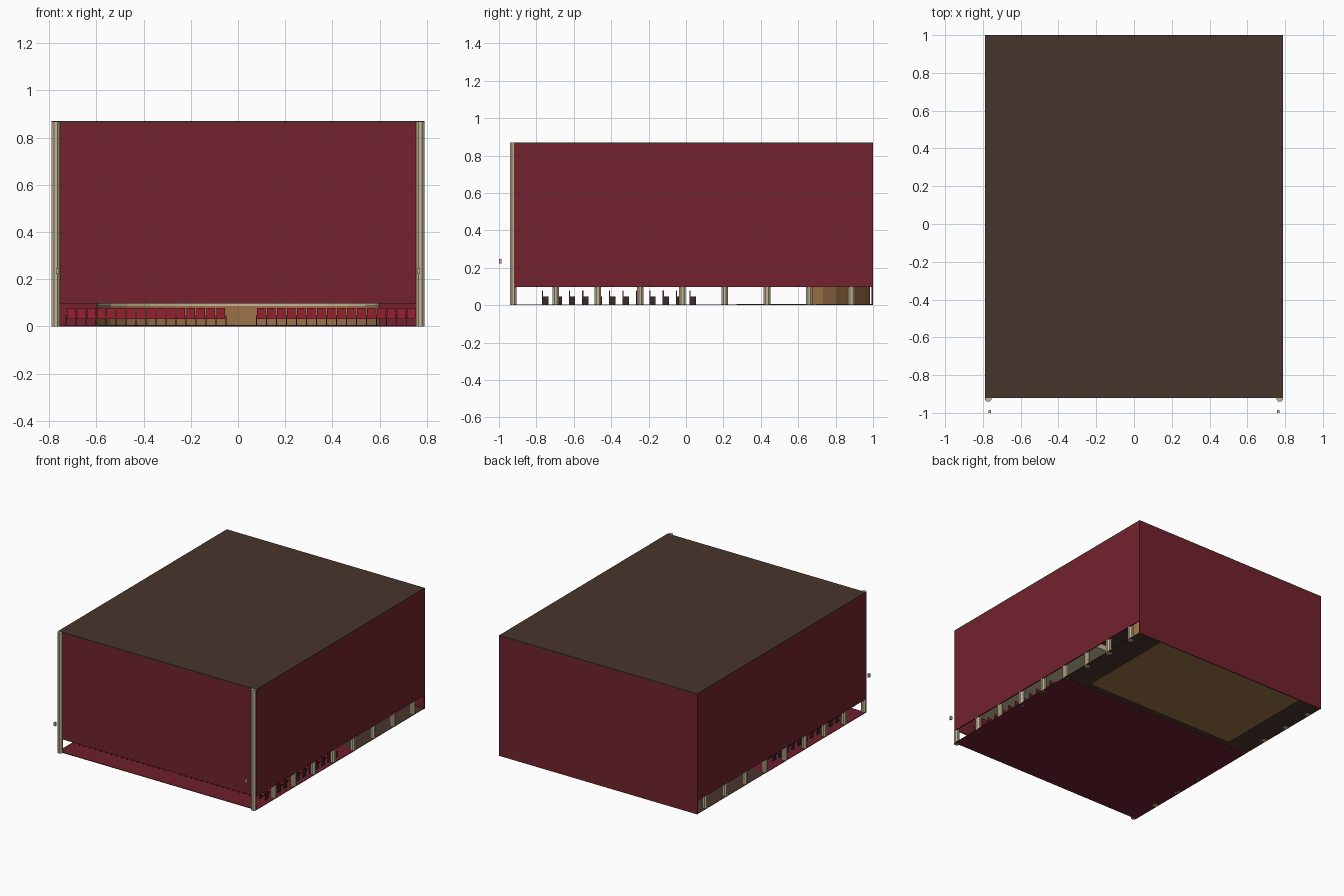
import bpy, bmesh, math
from mathutils import Matrix, Vector

cube = bpy.data.objects.get("Cube")
if cube:
    bpy.data.objects.remove(cube, do_unlink=True)


def material(name, rgb):
    lin = [((c / 255 + 0.055) / 1.055) ** 2.4 for c in rgb] + [1.0]
    mat = bpy.data.materials.new(name)
    mat.use_nodes = True
    mat.diffuse_color = lin
    mat.node_tree.nodes["Principled BSDF"].inputs["Base Color"].default_value = lin
    return mat


WALL = material("burgundy wall", (114, 34, 46))
ROOF = material("dark brown", (72, 53, 45))
CREAM = material("cream stone", (196, 182, 150))
WOOD = material("stage wood", (156, 114, 72))
SEAT = material("seat red", (150, 32, 48))
FRAME = material("seat frame", (58, 42, 40))
CARPET = material("carpet red", (110, 32, 44))


def finish(name, bm, mat):
    bmesh.ops.recalc_face_normals(bm, faces=bm.faces)
    mesh = bpy.data.meshes.new(name)
    bm.to_mesh(mesh)
    bm.free()
    mesh.materials.append(mat)
    obj = bpy.data.objects.new(name, mesh)
    bpy.context.collection.objects.link(obj)
    return obj


def add_box(bm, x, y, z):
    """Each argument is a (low, high) pair."""
    centre = Vector([(a + b) / 2 for a, b in (x, y, z)])
    size = [b - a for a, b in (x, y, z)]
    bmesh.ops.create_cube(bm, size=1, matrix=Matrix.Translation(centre) @ Matrix.Diagonal((*size, 1)))


def box(name, mat, x, y, z):
    bm = bmesh.new()
    add_box(bm, x, y, z)
    return finish(name, bm, mat)


W, FRONT, BACK, TOP, GAP = 0.79, -0.92, 1.0, 0.87, 0.097
T = 0.008

# Outer shell: raised walls on three sides, full wall at the back
box("roof", ROOF, (-W, W), (FRONT, BACK), (TOP - T, TOP))
box("front_wall", WALL, (-W, W), (FRONT, FRONT + T), (GAP, TOP - T))
box("back_wall", WALL, (-W, W), (BACK - T, BACK), (0, TOP - T))
for side, sign in (("left", 1), ("right", -1)):
    xs = sorted((sign * W, sign * (W - T)))
    box(side + "_wall", WALL, xs, (FRONT + T, BACK - T), (GAP, TOP - T))

# Floors
box("carpet_floor", CARPET, (-W, W), (FRONT, 0.22), (0, 0.004))
box("stage_surround", ROOF, (-W, W), (0.22, BACK - T), (0.001, 0.004))
box("stage_floor", WOOD, (-0.6, 0.6), (0.27, BACK - T), (0, 0.006))

# Columns along both sides; the front pair stands proud of the wall
bm = bmesh.new()
for sign in (-1, 1):
    for i in range(9):
        spot = Vector((sign * 0.772, -0.923 + 0.226 * i, (TOP - 0.001) / 2))
        turn = Matrix.Rotation(math.pi / 8, 4, "Z")
        bmesh.ops.create_cone(bm, cap_ends=True, segments=8, radius1=0.019, radius2=0.019,
                              depth=TOP - 0.001, matrix=Matrix.Translation(spot) @ turn)
finish("columns", bm, CREAM)

# Small lamps in front of the front columns
bm = bmesh.new()
for sign in (-1, 1):
    add_box(bm, sorted((sign * 0.757, sign * 0.771)), (-1.0, -0.986), (0.222, 0.247))
finish("front_lamps", bm, CREAM)


# Curved faceted shell behind the stage
def curved_screen(name, mat, inset, low, high):
    bm = bmesh.new()
    steps = 14
    rings = []
    for i in range(steps + 1):
        a = math.pi * i / steps
        x, y = (0.6 - inset) * math.cos(a), 0.66 + (0.325 - inset) * math.sin(a)
        rings.append([bm.verts.new((x, y, z)) for z in (low, high)])
    for p, q in zip(rings, rings[1:]):
        bm.faces.new((p[0], q[0], q[1], p[1]))
    return finish(name, bm, mat)


curved_screen("stage_shell", WOOD, 0, 0.004, 0.5)
curved_screen("stage_shell_band", CREAM, 0.004, 0.086, 0.1)

# Raked balcony
bm = bmesh.new()
profile = [(0.22, 0.34), (0.22, 0.38), (FRONT + T, 0.42), (FRONT + T, 0.27)]
face = bm.faces.new([bm.verts.new((T - W, y, z)) for y, z in profile])
out = bmesh.ops.extrude_face_region(bm, geom=[face])
moved = [v for v in out["geom"] if isinstance(v, bmesh.types.BMVert)]
bmesh.ops.translate(bm, verts=moved, vec=(2 * (W - T), 0, 0))
finish("balcony", bm, CREAM)

# Ceiling lights
bm = bmesh.new()
for i in range(5):
    for j in range(7):
        x, y = -0.56 + 0.28 * i, -0.75 + 0.26 * j
        add_box(bm, (x - 0.015, x + 0.015), (y - 0.015, y + 0.015), (TOP - T - 0.01, TOP - T))
finish("ceiling_lights", bm, CREAM)

# Seat rows in two blocks with a centre aisle, facing the stage
backs, frames = bmesh.new(), bmesh.new()
pitch, count = 0.0423, 16
for row in range(12):
    y = -0.77 + 0.0717 * row
    for start in (-0.728, 0.078):
        for n in range(count + 1):
            x = start + n * pitch
            add_box(frames, (x - 0.002, x + 0.002), (y, y + 0.034), (0.004, 0.046))
            if n < count:
                seat_x = (x + 0.003, x + pitch - 0.003)
                add_box(backs, seat_x, (y, y + 0.006), (0.034, 0.079))
                add_box(backs, seat_x, (y + 0.006, y + 0.034), (0.032, 0.04))
finish("seat_cushions", backs, SEAT)
finish("seat_frames", frames, FRAME)
